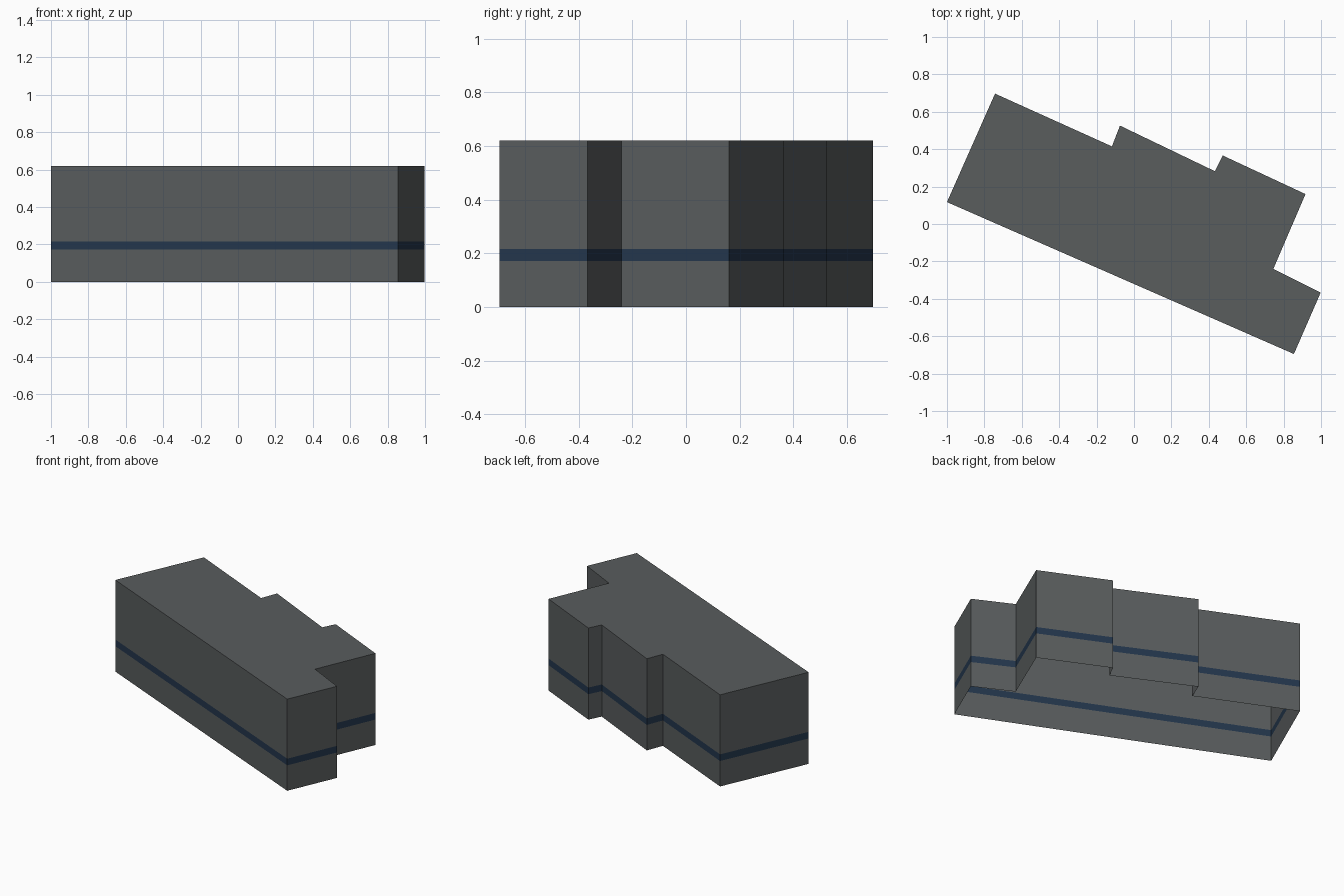
import bpy, bmesh

if "Cube" in bpy.data.objects:
    bpy.data.objects.remove(bpy.data.objects["Cube"])

def material(name, rgb):
    m = bpy.data.materials.new(name)
    m.diffuse_color = (*rgb, 1)
    m.use_nodes = True
    m.node_tree.nodes["Principled BSDF"].inputs["Base Color"].default_value = m.diffuse_color
    return m

grey = material("slate grey", (0.100, 0.109, 0.111))
navy = material("dark navy", (0.017, 0.037, 0.073))

# Stepped footprint of the building, seen from above
footprint = [(-1.0, 0.117), (0.855, -0.695), (0.998, -0.367), (0.745, -0.24),
             (0.917, 0.16), (0.475, 0.366), (0.433, 0.282), (-0.075, 0.526),
             (-0.118, 0.415), (-0.743, 0.697)]
levels = [0.0, 0.172, 0.217, 0.62]

bm = bmesh.new()
rings = [[bm.verts.new((x, y, z)) for x, y in footprint] for z in levels]
n = len(footprint)

# Walls, with the middle level as the painted stripe
for k in range(len(levels) - 1):
    for i in range(n):
        j = (i + 1) % n
        f = bm.faces.new((rings[k][i], rings[k][j], rings[k + 1][j], rings[k + 1][i]))
        f.material_index = 1 if k == 1 else 0

# Flat roof; the underside stays open
bm.faces.new(rings[-1])

mesh = bpy.data.meshes.new("building_shell")
bm.to_mesh(mesh)
bm.free()
mesh.materials.append(grey)
mesh.materials.append(navy)
bpy.context.collection.objects.link(bpy.data.objects.new("building_shell", mesh))
